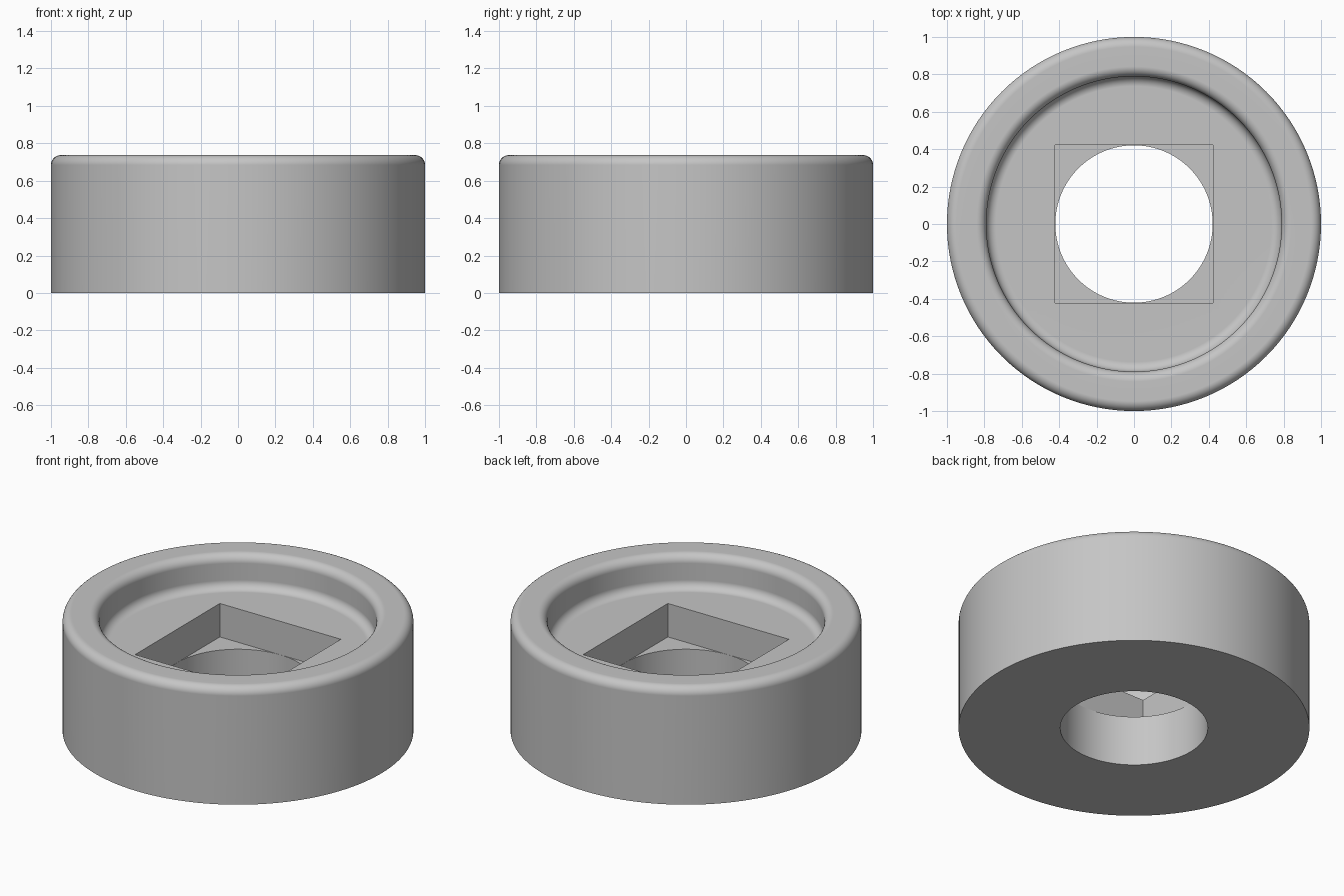
import bpy, bmesh
from math import cos, sin, pi, radians

cube = bpy.data.objects.get("Cube")
if cube:
    bpy.data.objects.remove(cube, do_unlink=True)

UNIT = 1 / 19              # the body is 38 across and 14 high in its own units
HEIGHT = 14 * UNIT
FLOOR = 10 * UNIT          # floor of the round recess
POCKET = 6 * UNIT          # floor of the square pocket
RECESS = 15 * UNIT
HALF = 8 * UNIT            # half width of the square pocket
HOLE = HALF - 0.0005
FILLET = UNIT
SEGMENTS = 128

grey = bpy.data.materials.new("plain grey")
grey.use_nodes = True
colour = (0.56, 0.56, 0.56, 1)
grey.diffuse_color = colour
grey.node_tree.nodes["Principled BSDF"].inputs["Base Color"].default_value = colour


def arc(r, z, start, end, steps=8):
    """Quarter round of the profile about (r, z), angles in degrees."""
    angles = [radians(start + (end - start) * i / steps) for i in range(steps + 1)]
    return [(r + FILLET * cos(a), z + FILLET * sin(a)) for a in angles]


def make_object(name, bm):
    bmesh.ops.recalc_face_normals(bm, faces=bm.faces)
    mesh = bpy.data.meshes.new(name)
    bm.to_mesh(mesh)
    bm.free()
    mesh.materials.append(grey)
    obj = bpy.data.objects.new(name, mesh)
    bpy.context.collection.objects.link(obj)
    return obj


# Round body: closed profile with rounded rim, recess and through hole, revolved
profile = [(HOLE, 0), (1, 0)]
profile += arc(1 - FILLET, HEIGHT - FILLET, 0, 90)
profile += arc(RECESS + FILLET, HEIGHT - FILLET, 90, 180)
profile += arc(RECESS - FILLET, FLOOR + FILLET, 0, -90)
profile += [(HOLE, FLOOR)]
bm = bmesh.new()
verts = [bm.verts.new((r, 0, z)) for r, z in profile]
edges = [bm.edges.new((v, verts[i - 1])) for i, v in enumerate(verts)]
bmesh.ops.spin(bm, geom=verts + edges, cent=(0, 0, 0), axis=(0, 0, 1),
               angle=2 * pi, steps=SEGMENTS, use_duplicate=False)
bmesh.ops.remove_doubles(bm, verts=bm.verts, dist=1e-5)
body = make_object("round_body", bm)

# Square pocket cut into the recess floor
bm = bmesh.new()
bmesh.ops.create_cube(bm, size=1)
bmesh.ops.scale(bm, verts=bm.verts, vec=(2 * HALF, 2 * HALF, HEIGHT))
bmesh.ops.translate(bm, verts=bm.verts, vec=(0, 0, POCKET + HEIGHT / 2))
cutter = make_object("pocket_cutter", bm)
cut = body.modifiers.new("square_pocket", 'BOOLEAN')
cut.operation = 'DIFFERENCE'
cut.solver = 'EXACT'
cut.object = cutter

bpy.ops.object.select_all(action='DESELECT')
bpy.context.view_layer.objects.active = body
body.select_set(True)
bpy.ops.object.modifier_apply(modifier=cut.name)
bpy.data.objects.remove(cutter, do_unlink=True)

# Smooth rounds, crisp pocket and hole edges
bpy.ops.object.shade_smooth_by_angle(angle=radians(30))
weighted = body.modifiers.new("flat_faces", 'WEIGHTED_NORMAL')
weighted.keep_sharp = True
